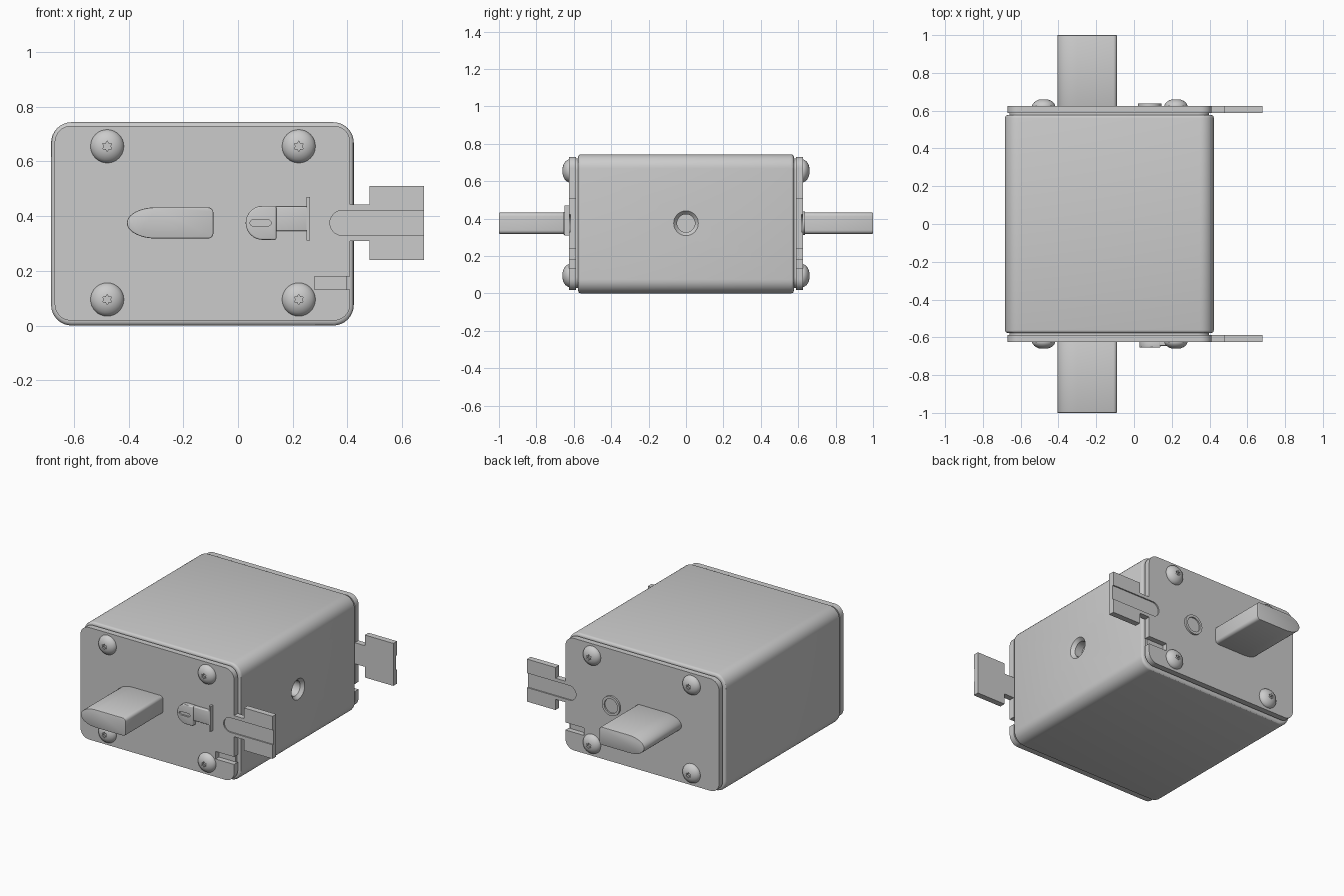
import bpy, bmesh, math
from math import cos, sin, pi, radians

if "Cube" in bpy.data.objects:
    bpy.data.objects.remove(bpy.data.objects["Cube"])


def arc(cx, cz, r, a0, a1, n=8, rz=None):
    """Points on an arc in the xz plane, angles in degrees."""
    rz = r if rz is None else rz
    return [(cx + r * cos(radians(a0 + (a1 - a0) * i / n)),
             cz + rz * sin(radians(a0 + (a1 - a0) * i / n))) for i in range(n + 1)]


def rounded(x0, x1, z0, z1, r):
    return (arc(x1 - r, z1 - r, r, 0, 90) + arc(x0 + r, z1 - r, r, 90, 180)
            + arc(x0 + r, z0 + r, r, 180, 270) + arc(x1 - r, z0 + r, r, 270, 360))


def finish(bm, name):
    bmesh.ops.remove_doubles(bm, verts=bm.verts, dist=1e-5)
    bmesh.ops.recalc_face_normals(bm, faces=bm.faces)
    me = bpy.data.meshes.new(name)
    bm.to_mesh(me)
    bm.free()
    ob = bpy.data.objects.new(name, me)
    bpy.context.collection.objects.link(ob)
    return ob


def activate(ob):
    bpy.ops.object.select_all(action='DESELECT')
    ob.select_set(True)
    bpy.context.view_layer.objects.active = ob


def smooth(ob):
    activate(ob)
    bpy.ops.object.shade_smooth_by_angle(angle=radians(30))
    return ob


def prism(name, pts, y0, y1, bevel=0, segs=3):
    """Extrude an xz outline from y0 to y1."""
    bm = bmesh.new()
    a = [bm.verts.new((x, y0, z)) for x, z in pts]
    b = [bm.verts.new((x, y1, z)) for x, z in pts]
    bm.faces.new(a)
    bm.faces.new(b[::-1])
    for i in range(len(a)):
        j = (i + 1) % len(a)
        bm.faces.new((a[i], b[i], b[j], a[j]))
    ob = finish(bm, name)
    if bevel:
        m = ob.modifiers.new("bevel", 'BEVEL')
        m.width, m.segments, m.limit_method = bevel, segs, 'ANGLE'
        m.angle_limit = radians(50)
        activate(ob)
        bpy.ops.object.modifier_apply(modifier=m.name)
    return ob


def revolve(name, profile, n=32):
    """Lathe (radius, height) pairs about the -y axis."""
    bm = bmesh.new()
    rings = [[bm.verts.new((r * cos(2 * pi * i / n), -h, r * sin(2 * pi * i / n)))
              for i in range(n)] if r else [bm.verts.new((0, -h, 0))] for r, h in profile]
    for p, q in zip(rings, rings[1:]):
        for i in range(n):
            j = (i + 1) % n
            f = [p[i % len(p)], p[j % len(p)], q[j % len(q)], q[i % len(q)]]
            bm.faces.new(list(dict.fromkeys(f)))
    return finish(bm, name)


def cut(ob, cutter):
    cutter.hide_render = True
    m = ob.modifiers.new("cut", 'BOOLEAN')
    m.operation, m.object, m.solver = 'DIFFERENCE', cutter, 'EXACT'
    activate(ob)
    bpy.ops.object.modifier_apply(modifier=m.name)
    bpy.data.objects.remove(cutter)


ZM = 0.375  # height of the middle axis

# Main housing with a stepped hole in its right side
body = prism("housing", rounded(-0.683, 0.423, 0, 0.743, 0.075), -0.577, 0.577, 0.015)
hole = revolve("hole_cutter", [(0, 0.02), (0.07, 0.02), (0.066, 0), (0.048, -0.02),
                               (0.048, -0.07), (0, -0.07)])
hole.location, hole.rotation_euler = (0.423, 0, ZM), (0, 0, pi / 2)
bpy.context.view_layer.update()
cut(body, hole)
smooth(body)

# Master screw: dome with a six-lobed socket
screw = revolve("screw", [(0, -0.005), (0.061, -0.005), (0.061, 0.005), (0.057, 0.014), (0.049, 0.023),
                          (0.038, 0.030), (0.026, 0.035), (0.013, 0.037), (0, 0.037)])
star = [((0.019 if i % 2 else 0.011) * cos(i * pi / 6),
         (0.019 if i % 2 else 0.011) * sin(i * pi / 6)) for i in range(12)]
cut(screw, prism("socket_cutter", star, -0.06, -0.02))
smooth(screw)
screw_mesh = screw.data
bpy.data.objects.remove(screw)

# End plate outline: rounded rectangle with pull tab and a small slot on the right edge
x0, x1, z0, z1, r = -0.67, 0.41, 0.018, 0.73, 0.06
plate_pts = (arc(x1 - r, z1 - r, r, 0, 90) + arc(x0 + r, z1 - r, r, 90, 180)
             + arc(x0 + r, z0 + r, r, 180, 270) + arc(x1 - r, z0 + r, r, 270, 360)
             + [(x1, 0.132), (0.28, 0.132), (0.28, 0.18), (x1, 0.18),
                (x1, 0.308), (0.48, 0.308), (0.48, 0.24), (0.68, 0.24),
                (0.68, 0.51), (0.48, 0.51), (0.48, 0.442), (x1, 0.442)])
blade_pts = (arc(-0.30, ZM, 0.106, 90, 270, 20, 0.057)
             + arc(-0.11, 0.338, 0.02, 270, 360, 5) + arc(-0.11, 0.412, 0.02, 0, 90, 5))
groove_pts = arc(0.382, ZM, 0.046, 90, 270, 14) + [(0.72, ZM - 0.046), (0.72, ZM + 0.046)]

for side, s in (("front", -1), ("back", 1)):
    # Recessed neck between housing and plate
    smooth(prism(side + "_neck", rounded(-0.66, 0.398, 0.028, 0.72, 0.06), s * 0.56, s * 0.592))
    plate = prism(side + "_plate", plate_pts, s * 0.588, s * 0.625)
    cut(plate, prism("groove_cutter", groove_pts, s * 0.617, s * 0.66))
    smooth(plate)
    smooth(prism(side + "_blade", blade_pts, s * 0.6, s * 1.0, 0.004, 2))
    for x in (-0.478, 0.222):
        for z in (0.095, 0.655):
            ob = bpy.data.objects.new(side + "_screw", screw_mesh)
            ob.location = (x, s * 0.623, z)
            ob.rotation_euler = (0, 0, pi if s > 0 else 0)
            bpy.context.collection.objects.link(ob)

# Front indicator: slotted rounded head, narrower tail and upright end flange
head = prism("indicator_head", arc(0.09, ZM, 0.062, 90, 270, 16)
             + [(0.14, 0.313), (0.14, 0.437)], -0.655, -0.62, 0.006)
cut(head, prism("slot_cutter", arc(0.055, ZM, 0.011, 90, 270)
                + arc(0.11, ZM, 0.011, -90, 90), -0.67, -0.644))
smooth(head)
smooth(prism("indicator_tail", [(0.13, 0.345), (0.255, 0.345), (0.255, 0.435), (0.13, 0.435)],
             -0.645, -0.62, 0.005))
prism("indicator_flange", [(0.25, 0.31), (0.263, 0.31), (0.263, 0.47), (0.25, 0.47)], -0.65, -0.62)

# Back rivet ring
ring = revolve("back_ring", [(0, -0.005), (0.062, -0.005), (0.062, 0.012), (0.046, 0.012),
                             (0.046, 0.003), (0, 0.003)])
ring.location, ring.rotation_euler = (0.083, 0.625, ZM), (0, 0, pi)
smooth(ring)
